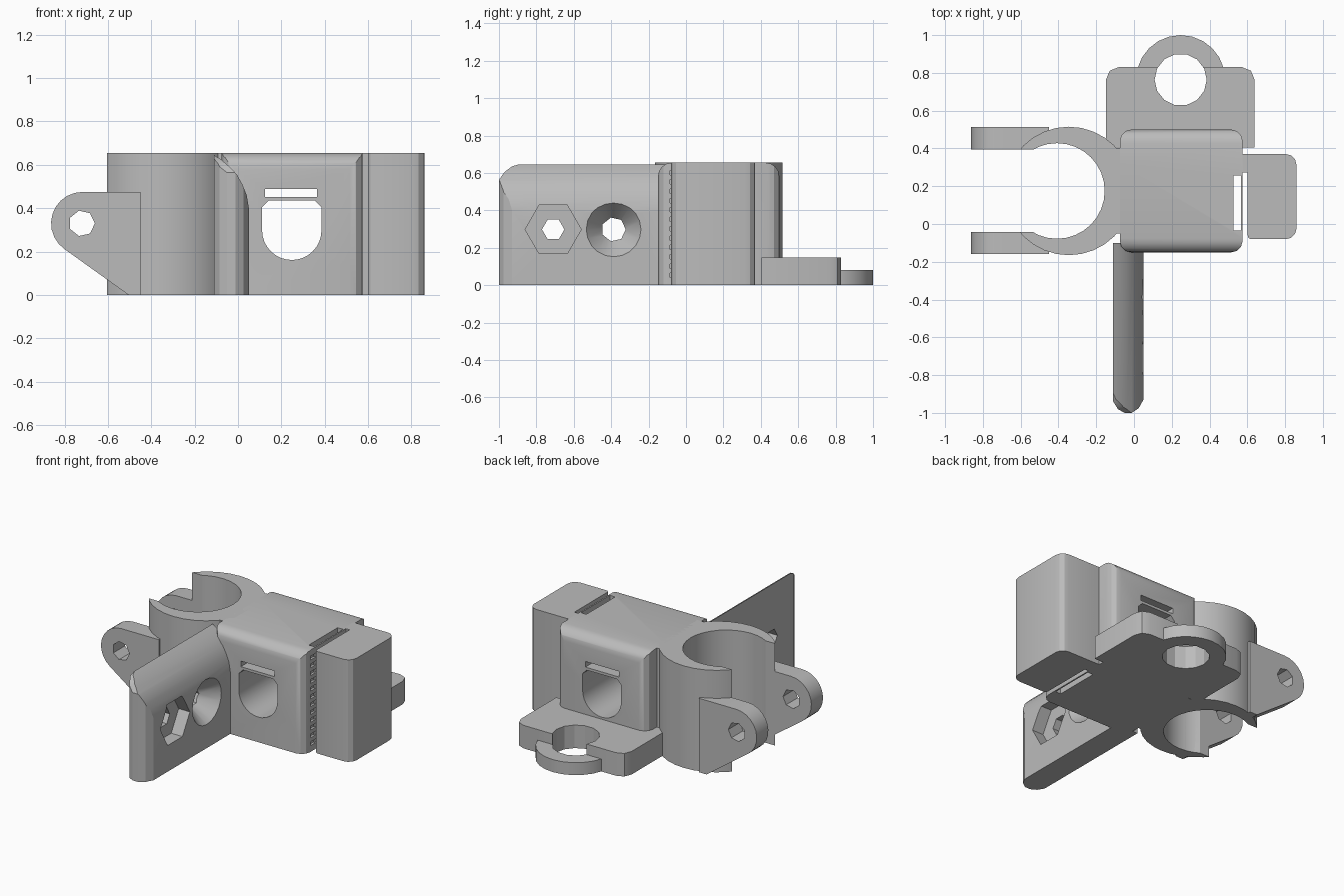
import bpy, bmesh
from math import cos, sin, pi, radians

if "Cube" in bpy.data.objects:
    bpy.data.objects.remove(bpy.data.objects["Cube"], do_unlink=True)

grey = bpy.data.materials.new("plain grey")
grey.use_nodes = True
grey.diffuse_color = (0.5, 0.5, 0.5, 1)
grey.node_tree.nodes["Principled BSDF"].inputs["Base Color"].default_value = (0.5, 0.5, 0.5, 1)

TOP = 0.655


def place(axis, u, v, w):
    return {"X": (w, u, v), "Y": (u, w, v), "Z": (u, v, w)}[axis]


def loft(name, axis, first, lo, second, hi):
    """Solid between two matching outlines at two heights along an axis."""
    bm = bmesh.new()
    a = [bm.verts.new(place(axis, u, v, lo)) for u, v in first]
    b = [bm.verts.new(place(axis, u, v, hi)) for u, v in second]
    bm.faces.new(a)
    bm.faces.new(b[::-1])
    for i in range(len(a)):
        j = (i + 1) % len(a)
        bm.faces.new((a[i], b[i], b[j], a[j]))
    bmesh.ops.recalc_face_normals(bm, faces=bm.faces)
    mesh = bpy.data.meshes.new(name)
    bm.to_mesh(mesh)
    bm.free()
    mesh.materials.append(grey)
    obj = bpy.data.objects.new(name, mesh)
    bpy.context.collection.objects.link(obj)
    return obj


def prism(name, axis, pts, lo, hi):
    return loft(name, axis, pts, lo, pts, hi)


def arc(cu, cv, r, start=0, end=360, n=32):
    full = end - start == 360
    steps = n if full else n + 1
    return [(cu + r * cos(radians(start + (end - start) * i / n)),
             cv + r * sin(radians(start + (end - start) * i / n))) for i in range(steps)]


def rect(u0, v0, u1, v1):
    return [(u0, v0), (u1, v0), (u1, v1), (u0, v1)]


def rounded(u0, v0, u1, v1, radii, n=3):
    """Rectangle with one radius per corner, anticlockwise from the low corner."""
    pts = []
    corners = [(u0, v0, 1, 1), (u1, v0, -1, 1), (u1, v1, -1, -1), (u0, v1, 1, -1)]
    for k, ((u, v, su, sv), r) in enumerate(zip(corners, radii)):
        if r:
            pts += arc(u + su * r, v + sv * r, r, 180 + 90 * k, 270 + 90 * k, n)
        else:
            pts.append((u, v))
    return pts


def combine(obj, tool, operation="DIFFERENCE"):
    mod = obj.modifiers.new("cut", "BOOLEAN")
    mod.operation, mod.solver, mod.object = operation, "EXACT", tool
    bpy.context.view_layer.objects.active = obj
    bpy.ops.object.modifier_apply(modifier=mod.name)
    bpy.data.objects.remove(tool, do_unlink=True)


parts = []

# Main body: rounded plan crossed with rounded side outline
body = prism("main_body", "Z", rounded(-0.075, -0.15, 0.575, 0.50, [0.06] * 4), 0, TOP)
combine(body, prism("cutter", "X", rounded(-0.15, 0, 0.50, TOP, (0, 0, 0.075, 0.075), 4), -0.3, 0.8),
        "INTERSECT")
# Arched window, strap slot and hinge slot
window = arc(0.248, 0.298, 0.137, 180, 360, 16) + [(0.385, 0.405), (0.355, 0.435), (0.141, 0.435), (0.111, 0.405)]
combine(body, prism("cutter", "Y", window, -0.5, 0.8))
combine(body, prism("cutter", "Y", rect(0.125, 0.452, 0.365, 0.488), -0.5, 0.8))
combine(body, prism("cutter", "Z", rect(0.528, -0.035, 0.566, 0.257), -0.2, 1))
# Comb of small notches beside the gap
for i in range(12):
    z = 0.04 + i * 0.05
    combine(body, prism("cutter", "Z", rect(0.56, -0.085, 0.60, 0.25), z, z + 0.024))
parts.append(body)

# Side block and the web joining it to the body
parts.append(prism("side_block", "Z", rounded(0.602, -0.08, 0.86, 0.37, (0.02, 0.055, 0.055, 0)), 0, TOP))
parts.append(prism("block_web", "Z", rect(0.56, 0.273, 0.62, 0.37), 0, TOP))

# Clamp: sleeve open to one side, neck to the body
sleeve = prism("clamp_sleeve", "Z", arc(-0.345, 0.175, 0.34), 0, TOP)
combine(sleeve, prism("cutter", "Z", rect(-0.9, -0.042, -0.41, 0.395), -0.2, 1))
combine(sleeve, prism("cutter", "Z", rect(-0.04, -0.5, 0.2, 0.8), -0.2, 1))
neck = prism("clamp_neck", "Z", rect(-0.22, -0.05, -0.04, 0.403), 0, TOP)

# Pair of bolt arms
outline = [(-0.45, 0.475)] + arc(-0.717, 0.33, 0.145, 90, 235, 10) + [(-0.505, 0), (-0.45, 0)]
arms = []
for name, y in (("front_arm", -0.16), ("back_arm", 0.395)):
    arm = prism(name, "Y", outline, y, y + 0.118)
    combine(arm, prism("cutter", "Y", arc(-0.72, 0.33, 0.06, 0, 360, 7), y - 0.1, y + 0.3))
    arms.append(arm)

# Bore through everything around the clamp
for obj in [sleeve, neck] + arms:
    combine(obj, prism("cutter", "Z", arc(-0.408, 0.175, 0.253), -0.2, 1))
    parts.append(obj)

# Fin: one shoulder rounded, blunt nose
section = [(-0.11, 0), (0.05, 0), (0.05, 0.40), (0.04, 0.46), (0.02, 0.51),
           (-0.005, 0.555), (-0.04, 0.592), (-0.075, 0.622), (-0.11, 0.645)]
fin = prism("fin", "Y", section, -1, -0.1)
nose = [(-0.11, -0.05), (-0.11, -0.94), (-0.085, -0.98), (-0.05, -1.0),
        (-0.012, -1.0), (0.025, -0.975), (0.05, -0.93), (0.05, -0.05)]
combine(fin, prism("cutter", "Z", nose, -0.2, 1), "INTERSECT")
side = [(-1.01, -0.1), (0, -0.1), (0, 0.7), (-0.88, 0.65), (-0.93, 0.635), (-0.97, 0.605), (-1.01, 0.55)]
combine(fin, prism("cutter", "X", side, -0.4, 0.4), "INTERSECT")
# Nut pocket with bolt hole, and countersunk screw hole
combine(fin, prism("cutter", "X", arc(-0.71, 0.298, 0.15, 0, 360, 6), -0.03, 0.2))
combine(fin, prism("cutter", "X", arc(-0.71, 0.298, 0.06, 0, 360, 6), -0.3, 0.2))
combine(fin, loft("cutter", "X", arc(-0.387, 0.298, 0.05, n=20), -0.07, arc(-0.387, 0.298, 0.147, n=20), 0.051))
combine(fin, prism("cutter", "X", arc(-0.387, 0.298, 0.065, 0, 360, 7), -0.3, 0.2))
parts.append(fin)

# Mounting plate with a lower eyelet
plate = prism("mounting_plate", "Z", rounded(-0.148, 0.405, 0.638, 0.83, (0, 0, 0.065, 0.065), 2), 0, 0.148)
eyelet = prism("eyelet", "Z", arc(0.247, 0.764, 0.236, n=24), 0, 0.08)
for obj in (plate, eyelet):
    combine(obj, prism("cutter", "Z", arc(0.247, 0.764, 0.138, 0, 360, 14), -0.2, 0.5))
    parts.append(obj)

# Smooth the curved walls, keep edges crisp
bpy.ops.object.select_all(action="DESELECT")
for obj in parts:
    obj.select_set(True)
bpy.context.view_layer.objects.active = body
bpy.ops.object.shade_smooth_by_angle(angle=radians(24))
